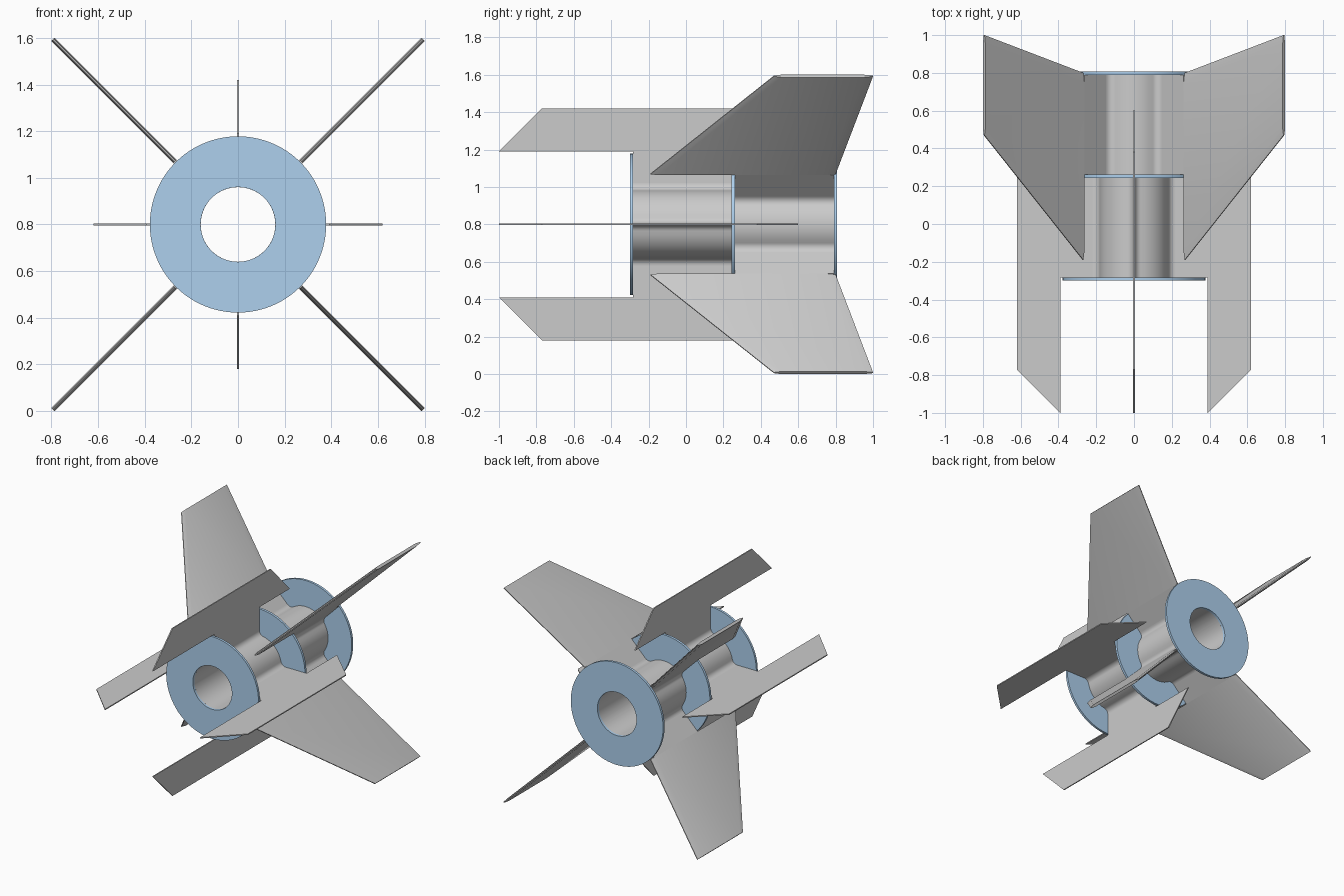
import bpy, math

if "Cube" in bpy.data.objects:
    bpy.data.objects.remove(bpy.data.objects["Cube"])

AXIS_Z = 0.80
BORE = 0.16
TUBE_R = 0.185
RING_R = 0.378
FILLET = 0.04
RINGS = [(-0.300, -0.283), (0.243, 0.261), (0.790, 0.808)]
STRAIGHT = [math.radians(90 * i) for i in range(4)]
DIAGONAL = [a + math.radians(45) for a in STRAIGHT]

blue = bpy.data.materials.new("ring_blue")
blue.diffuse_color = (0.42, 0.63, 0.85, 1)
blue.use_nodes = True
blue.node_tree.nodes["Principled BSDF"].inputs["Base Color"].default_value = blue.diffuse_color


def make(name, verts, faces, mat=None):
    me = bpy.data.meshes.new(name)
    me.from_pydata(verts, [], faces)
    me.validate()
    me.shade_smooth()
    me.set_sharp_from_angle(angle=math.radians(30))
    ob = bpy.data.objects.new(name, me)
    bpy.context.collection.objects.link(ob)
    if mat:
        me.materials.append(mat)
    return ob


def place(u, v, y, a):
    """radial u, sideways v, along y, turned by a about the body axis"""
    return (u * math.cos(a) - v * math.sin(a), y,
            AXIS_Z + u * math.sin(a) + v * math.cos(a))


def hollow(name, profile, y0, y1, turn=0, mat=None):
    """Extrude an outer profile with a round bore along y."""
    n = len(profile)
    inner = []
    for u, v in profile:
        t = math.atan2(v, u)
        inner.append((BORE * math.cos(t), BORE * math.sin(t)))
    verts = [place(u, v, y, turn)
             for loop, y in ((profile, y0), (profile, y1), (inner, y1), (inner, y0))
             for u, v in loop]
    faces = []
    for k in range(4):
        for i in range(n):
            j = (i + 1) % n
            m = (k + 1) % 4
            faces.append((k * n + i, m * n + i, m * n + j, k * n + j))
    return make(name, verts, faces, mat)


def filleted_profile(h):
    """Tube outline flaring softly into four fins of half thickness h."""
    c = math.sqrt((TUBE_R + FILLET) ** 2 - (h + FILLET) ** 2)
    th = math.atan2(h + FILLET, c)
    start, end = -math.pi / 2, -math.pi + th
    first = []
    for i in range(9):
        p = start + (end - start) * i / 8
        first.append((c + FILLET * math.cos(p), h + FILLET + FILLET * math.sin(p)))
    arc = []
    for i in range(1, 10):
        p = th + (math.pi / 2 - 2 * th) * i / 10
        arc.append((TUBE_R * math.cos(p), TUBE_R * math.sin(p)))
    quarter = first + arc + [(v, u) for u, v in reversed(first)]
    out = []
    for q in STRAIGHT:
        out += [(u * math.cos(q) - v * math.sin(q),
                 u * math.sin(q) + v * math.cos(q)) for u, v in quarter]
    return out


def plate(name, outline, h, a):
    """Flat plate from a (y, radius) outline."""
    n = len(outline)
    verts = [place(u, s, y, a) for s in (-h, h) for y, u in outline]
    faces = [tuple(range(n)), tuple(reversed(range(n, 2 * n)))]
    faces += [(i, i + n, (i + 1) % n + n, (i + 1) % n) for i in range(n)]
    return make(name, verts, faces)


# centring rings
circle = [(RING_R * math.cos(2 * math.pi * i / 96), RING_R * math.sin(2 * math.pi * i / 96))
          for i in range(96)]
for label, (y0, y1) in zip(("front_ring", "middle_ring", "rear_ring"), RINGS):
    hollow(label, circle, y0, y1, 0, blue)

# tube sections between the rings
hollow("front_tube", filleted_profile(0.004), RINGS[0][1], RINGS[1][0])
hollow("rear_tube", filleted_profile(0.01), RINGS[1][1], RINGS[2][0], math.radians(45))

# thin straight fins with a tab down to the front tube
strake = [(-1.0, 0.39), (-0.77, 0.62), (0.38, 0.62), (0.60, 0.39),
          (0.243, 0.39), (0.243, 0.175), (-0.283, 0.175), (-0.283, 0.39)]
for i, a in enumerate(STRAIGHT):
    plate(f"straight_fin_{i + 1}", strake, 0.004, a)


def section(y0, y1, lead=0.04, trail=0.05):
    """Bevelled fin section as (y, half-thickness side) pairs."""
    edge, full = 0.003, 0.01
    top = [(y0, edge), (y0 + lead, full), (y1 - trail, full), (y1, edge)]
    return top + [(y, -v) for y, v in reversed(top)]


# swept diagonal fins with bevelled edges, and their tabs
root, tip = section(-0.19, 0.80), section(0.47, 1.0)
for i, a in enumerate(DIAGONAL):
    verts = [place(0.382, v, y, a) for y, v in root]
    verts += [place(1.122, v, y, a) for y, v in tip]
    faces = [tuple(range(8)), tuple(reversed(range(8, 16)))]
    faces += [(k, k + 8, (k + 1) % 8 + 8, (k + 1) % 8) for k in range(8)]
    make(f"swept_fin_{i + 1}", verts, faces)
    plate(f"swept_fin_tab_{i + 1}",
          [(0.261, 0.175), (0.261, 0.382), (0.79, 0.382), (0.79, 0.175)], 0.01, a)

# make all face directions point outward
import bmesh
for ob in bpy.data.objects:
    bm = bmesh.new()
    bm.from_mesh(ob.data)
    bmesh.ops.recalc_face_normals(bm, faces=bm.faces)
    bm.to_mesh(ob.data)
    bm.free()
